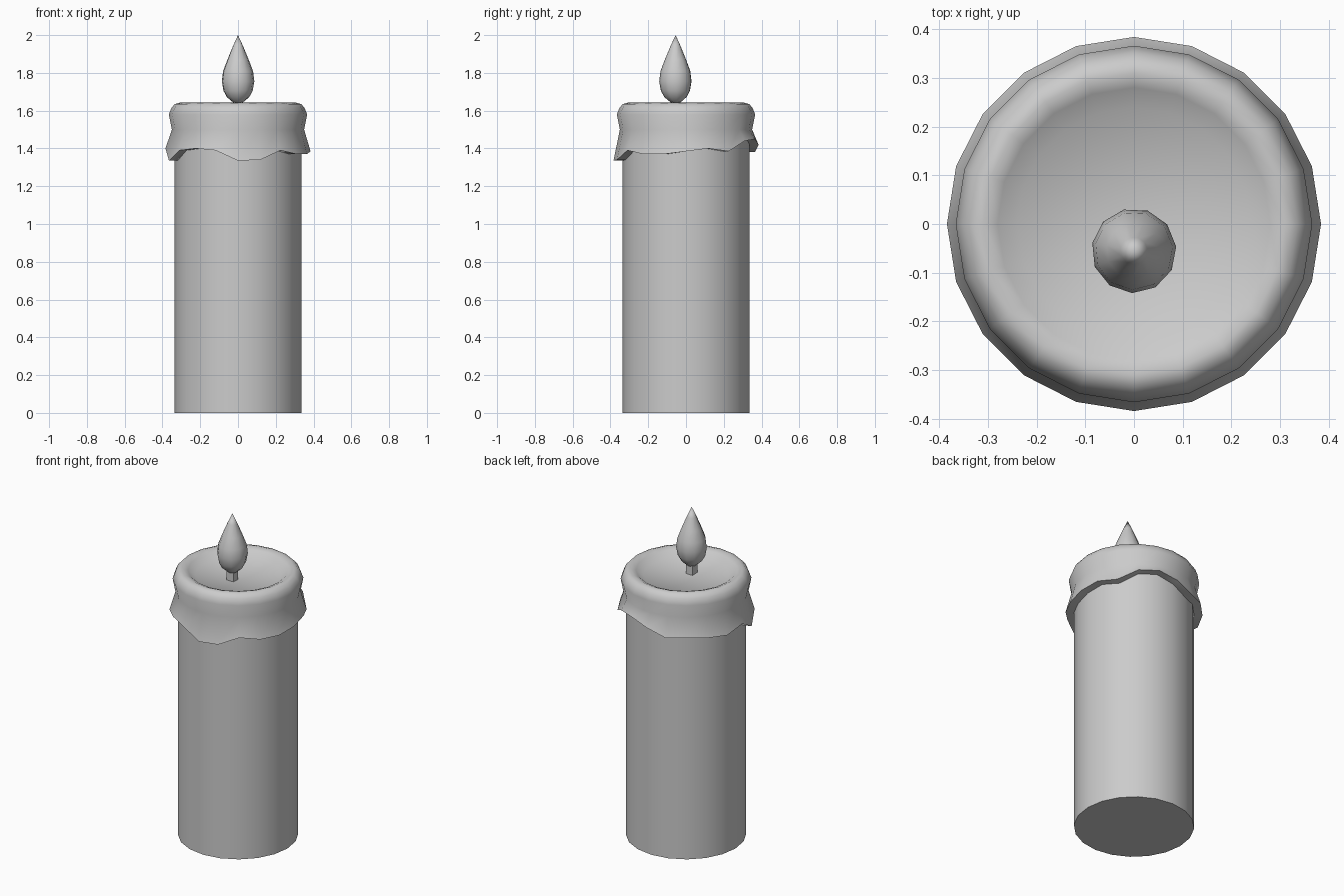
import bpy
from math import cos, sin, tau, radians

cube = bpy.data.objects.get("Cube")
if cube:
    bpy.data.objects.remove(cube, do_unlink=True)

SIDES = 20
FLAME_Y = -0.055

wax = bpy.data.materials.new("plain_grey")
wax.use_nodes = True
grey = (0.6, 0.6, 0.6, 1)
wax.diffuse_color = grey
wax.node_tree.nodes["Principled BSDF"].inputs["Base Color"].default_value = grey


def lathe(name, profile, sides, y=0.0, turn=0.0, angle=50, drops=None):
    """Spin (radius, height) points; a height of None follows the drops list."""
    verts, faces, rings = [], [], []
    for r, z in profile:
        ring = []
        for i in range(1 if r == 0 else sides):
            a = tau * i / sides + turn
            ring.append(len(verts))
            verts.append((r * cos(a), y + r * sin(a), drops[i] if z is None else z))
        rings.append(ring)
    for low, high in zip(rings, rings[1:]):
        for i in range(sides):
            j = (i + 1) % sides
            if len(low) == 1:
                faces.append((low[0], high[j], high[i]))
            elif len(high) == 1:
                faces.append((low[i], low[j], high[0]))
            else:
                faces.append((low[i], low[j], high[j], high[i]))
    # Close an open end with one flat face
    if len(rings[0]) > 1:
        faces.append(tuple(reversed(rings[0])))
    if len(rings[-1]) > 1:
        faces.append(tuple(rings[-1]))
    mesh = bpy.data.meshes.new(name)
    mesh.from_pydata(verts, [], faces)
    mesh.materials.append(wax)
    obj = bpy.data.objects.new(name, mesh)
    bpy.context.collection.objects.link(obj)
    bpy.ops.object.select_all(action="DESELECT")
    obj.select_set(True)
    bpy.context.view_layer.objects.active = obj
    bpy.ops.object.shade_smooth_by_angle(angle=radians(angle))
    return obj


# Candle body
lathe("candle_body", [(0.337, 0), (0.337, 1.5)], SIDES)

# Melted wax cap: uneven dripping hem, rounded rim and shallow pool
hem = [1.385, 1.40, 1.385, 1.44, 1.45, 1.42, 1.38, 1.39, 1.38, 1.37,
       1.40, 1.335, 1.39, 1.40, 1.39, 1.335, 1.34, 1.39, 1.37, 1.37]
lathe("melted_wax_cap",
      [(0.33, None), (0.384, None), (0.35, 1.50), (0.366, 1.58), (0.352, 1.615),
       (0.335, 1.635), (0.31, 1.642), (0.28, 1.63), (0.24, 1.60), (0, 1.588)],
      SIDES, drops=hem)

# Square wick
lathe("wick", [(0.032, 1.57), (0.032, 1.68)], 4, y=FLAME_Y, turn=tau / 8, angle=30)

# Teardrop flame
lathe("flame",
      [(0, 1.632), (0.022, 1.64), (0.06, 1.672), (0.078, 1.705), (0.087, 1.755),
       (0.08, 1.81), (0.057, 1.87), (0.028, 1.94), (0, 2.0)],
      11, y=FLAME_Y, turn=0.1, angle=60)
